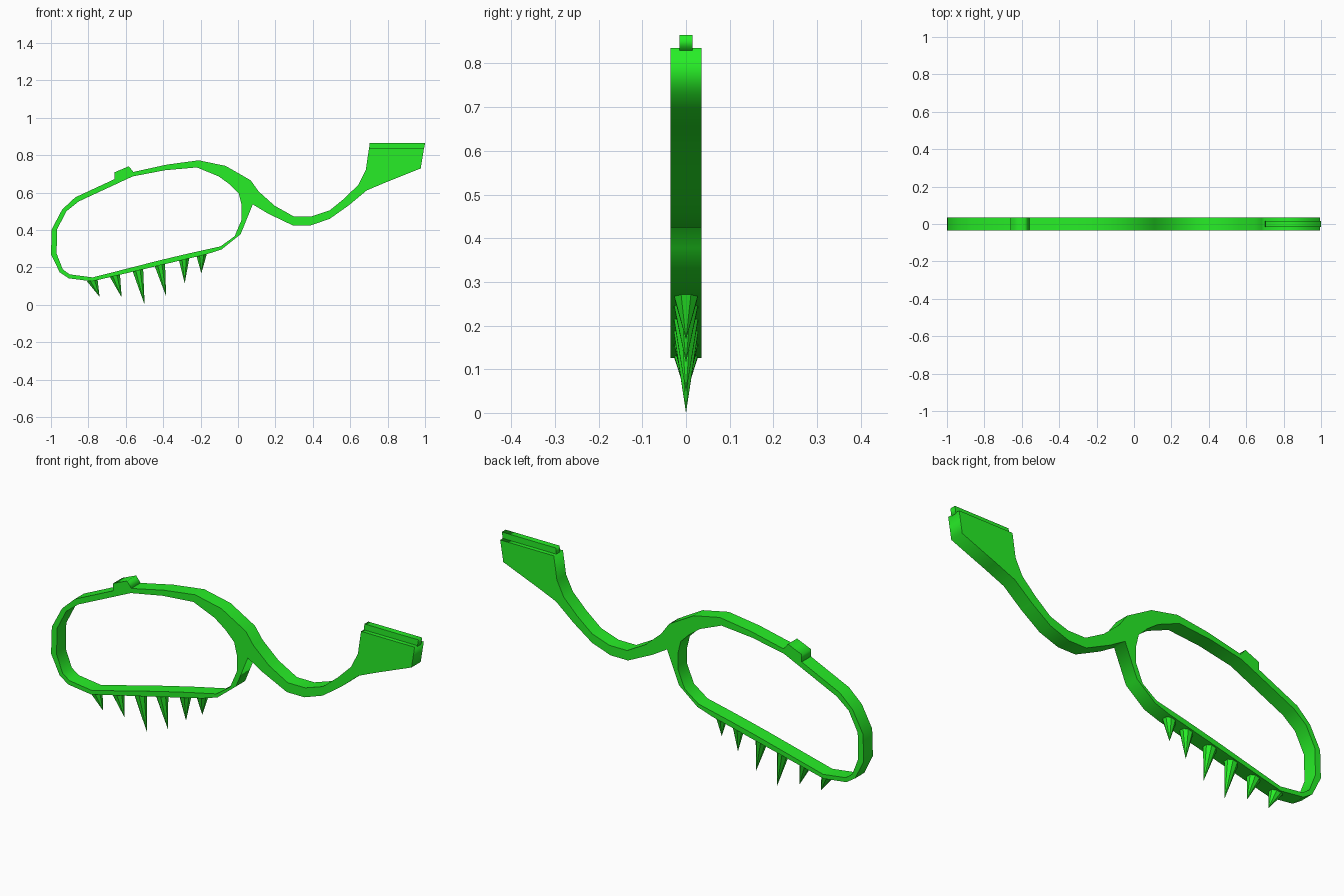
import bpy, bmesh, math
from mathutils import Vector

if "Cube" in bpy.data.objects:
    bpy.data.objects.remove(bpy.data.objects["Cube"])

HALF = 0.036  # half thickness of the flat body

green = bpy.data.materials.new("green")
green.diffuse_color = (0.02, 0.85, 0.02, 1)
green.use_nodes = True
green.node_tree.nodes["Principled BSDF"].inputs["Base Color"].default_value = green.diffuse_color


def plate(name, loops, half):
    """Flat outline(s) in the XZ plane, extruded along y; later loops are holes."""
    cu = bpy.data.curves.new(name + "_outline", 'CURVE')
    cu.dimensions = '2D'
    cu.fill_mode = 'BOTH'
    cu.extrude = half
    for pts in loops:
        sp = cu.splines.new('POLY')
        sp.points.add(len(pts) - 1)
        for p, (x, z) in zip(sp.points, pts):
            p.co = (x, z, 0, 1)
        sp.use_cyclic_u = True
    tmp = bpy.data.objects.new(name + "_outline", cu)
    bpy.context.collection.objects.link(tmp)
    dg = bpy.context.evaluated_depsgraph_get()
    me = bpy.data.meshes.new_from_object(tmp.evaluated_get(dg))
    bpy.data.objects.remove(tmp)
    for v in me.vertices:
        x, z, d = v.co
        v.co = (x, -d, z)
    bm = bmesh.new()
    bm.from_mesh(me)
    bmesh.ops.remove_doubles(bm, verts=bm.verts, dist=1e-5)
    bmesh.ops.recalc_face_normals(bm, faces=bm.faces)
    bm.to_mesh(me)
    bm.free()
    return finish(name, me)


def finish(name, me):
    me.materials.clear()
    me.materials.append(green)
    me.name = name
    ob = bpy.data.objects.new(name, me)
    bpy.context.collection.objects.link(ob)
    return ob


def spike(name, base, tip, radius, sides=8):
    """Leaning cone: base ring lies in the sloping rim, point at the tip."""
    bm = bmesh.new()
    slope = 0.23
    ring = []
    for i in range(sides):
        a = 2 * math.pi * (i + 0.5) / sides
        dx = radius * math.cos(a)
        ring.append(bm.verts.new((base[0] + dx, radius * math.sin(a), base[1] + slope * dx)))
    top = bm.verts.new((tip[0], 0, tip[1]))
    bm.faces.new(ring)
    for i in range(sides):
        bm.faces.new((ring[i], ring[(i + 1) % sides], top))
    bmesh.ops.recalc_face_normals(bm, faces=bm.faces)
    me = bpy.data.meshes.new(name)
    bm.to_mesh(me)
    bm.free()
    return finish(name, me)


# Rim, neck and head outline
rim_top = [(-1, .27), (-.996, .404), (-.94, .51), (-.87, .575), (-.65, .677),
           (-.563, .71), (-.38, .75), (-.21, .773), (-.066, .743), (.068, .666)]
neck_top = [(.11, .607), (.196, .53), (.298, .473), (.394, .473), (.49, .505),
            (.57, .57), (.645, .644), (.683, .72)]
head = [(.70, .835), (.994, .835), (.977, .73), (.79, .655), (.688, .612)]
neck_low = [(.592, .532), (.49, .46), (.389, .425), (.293, .425), (.159, .489), (.079, .537)]
rim_low = [(.014, .378), (-.087, .297), (-.17, .27), (-.42, .211), (-.78, .126),
           (-.905, .142), (-.953, .174)]

# Opening inside the rim
opening = [(-.97, .275), (-.967, .404), (-.918, .5), (-.852, .553), (-.563, .687),
           (-.39, .72), (-.22, .735), (-.103, .687), (-.044, .644), (.004, .596),
           (.02, .53), (.02, .457), (-.018, .367), (-.093, .313), (-.264, .275),
           (-.42, .238), (-.777, .147), (-.9, .163), (-.937, .19)]

plate("body", [rim_top + neck_top + head + neck_low + rim_low, opening], HALF)

# Narrow rib along the top of the head
plate("head_rib", [[(.70, .83), (.704, .865), (1, .865), (.994, .83)]], 0.015)

# Small stop on top of the rim
plate("rim_stop", [[(-.66, .665), (-.66, .709), (-.584, .741), (-.558, .709), (-.575, .692)]], HALF)

# Row of spikes under the rim: base, tip
spikes = [((-.78, .134), (-.74, .043)), ((-.66, .162), (-.622, .04)),
          ((-.536, .19), (-.499, 0)), ((-.419, .22), (-.384, .045)),
          ((-.288, .25), (-.285, .115)), ((-.194, .271), (-.196, .168))]
for n, (base, tip) in enumerate(spikes, 1):
    spike(f"spike_{n}", base, tip, 0.031)
